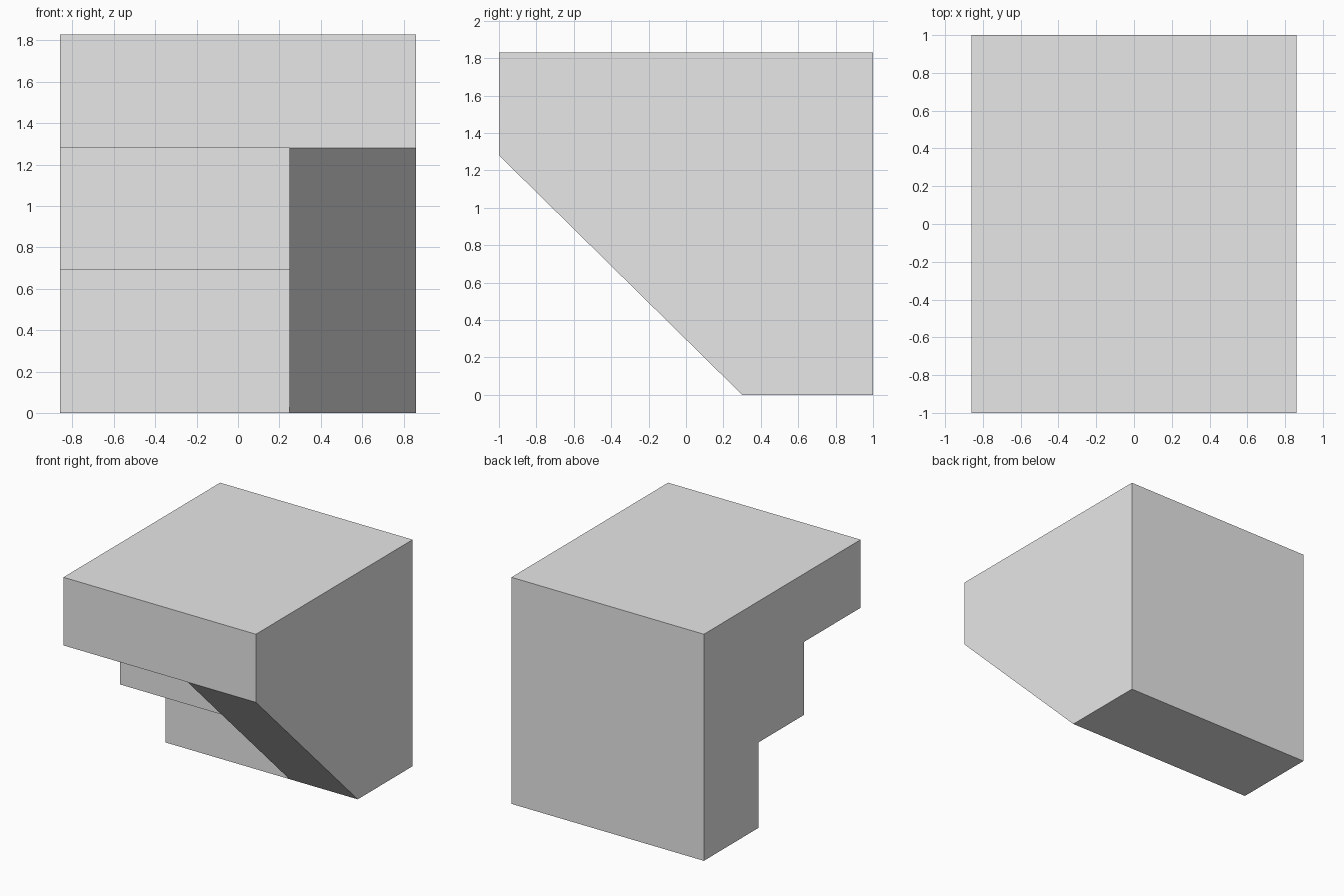
import bpy
import bmesh

cube = bpy.data.objects.get("Cube")
if cube:
    bpy.data.objects.remove(cube, do_unlink=True)

HALF_W, SPLIT, HEIGHT = 0.86, 0.25, 1.83
LIP = (-1.0, 1.28)       # lower front edge of the overhang
FOOT = (0.30, 0.0)       # front edge of the base

# Side profiles as (y, z): shared outer shell, stepped underside, sloped underside
shell = [FOOT, (1.0, 0.0), (1.0, HEIGHT), (-1.0, HEIGHT), LIP]
steps = [(-0.28, LIP[1]), (-0.28, 0.69), (FOOT[0], 0.69)]
stepped_profile = shell + steps
sloped_profile = shell

bm = bmesh.new()


def section(profile, x):
    return [bm.verts.new((x, y, z)) for y, z in profile]


def sweep(profile, x0, x1):
    """Open-ended tube of the profile between two x positions."""
    a, b = section(profile, x0), section(profile, x1)
    for i in range(len(profile)):
        j = (i + 1) % len(profile)
        bm.faces.new((a[i], a[j], b[j], b[i]))


# Stepped span and sloped span
sweep(stepped_profile, -HALF_W, SPLIT)
sweep(sloped_profile, SPLIT, HALF_W)

# Outer ends and the wall between steps and slope
for profile, x in ((stepped_profile, -HALF_W),
                   (sloped_profile, HALF_W),
                   ([LIP] + steps + [FOOT], SPLIT)):
    bm.faces.new(section(profile, x))

# Weld into one closed solid and merge coplanar faces
bmesh.ops.remove_doubles(bm, verts=bm.verts[:], dist=0.0001)
bmesh.ops.recalc_face_normals(bm, faces=bm.faces[:])
bmesh.ops.dissolve_limit(bm, angle_limit=0.01,
                         verts=bm.verts[:], edges=bm.edges[:])

mesh = bpy.data.meshes.new("stepped_block")
bm.to_mesh(mesh)
bm.free()

# Plain grey material
grey = bpy.data.materials.new("light_grey")
grey.use_nodes = True
colour = (0.8, 0.8, 0.8, 1.0)
grey.diffuse_color = colour
for node in grey.node_tree.nodes:
    if node.type == "BSDF_PRINCIPLED":
        node.inputs["Base Color"].default_value = colour
mesh.materials.append(grey)

block = bpy.data.objects.new("stepped_block", mesh)
bpy.context.collection.objects.link(block)
